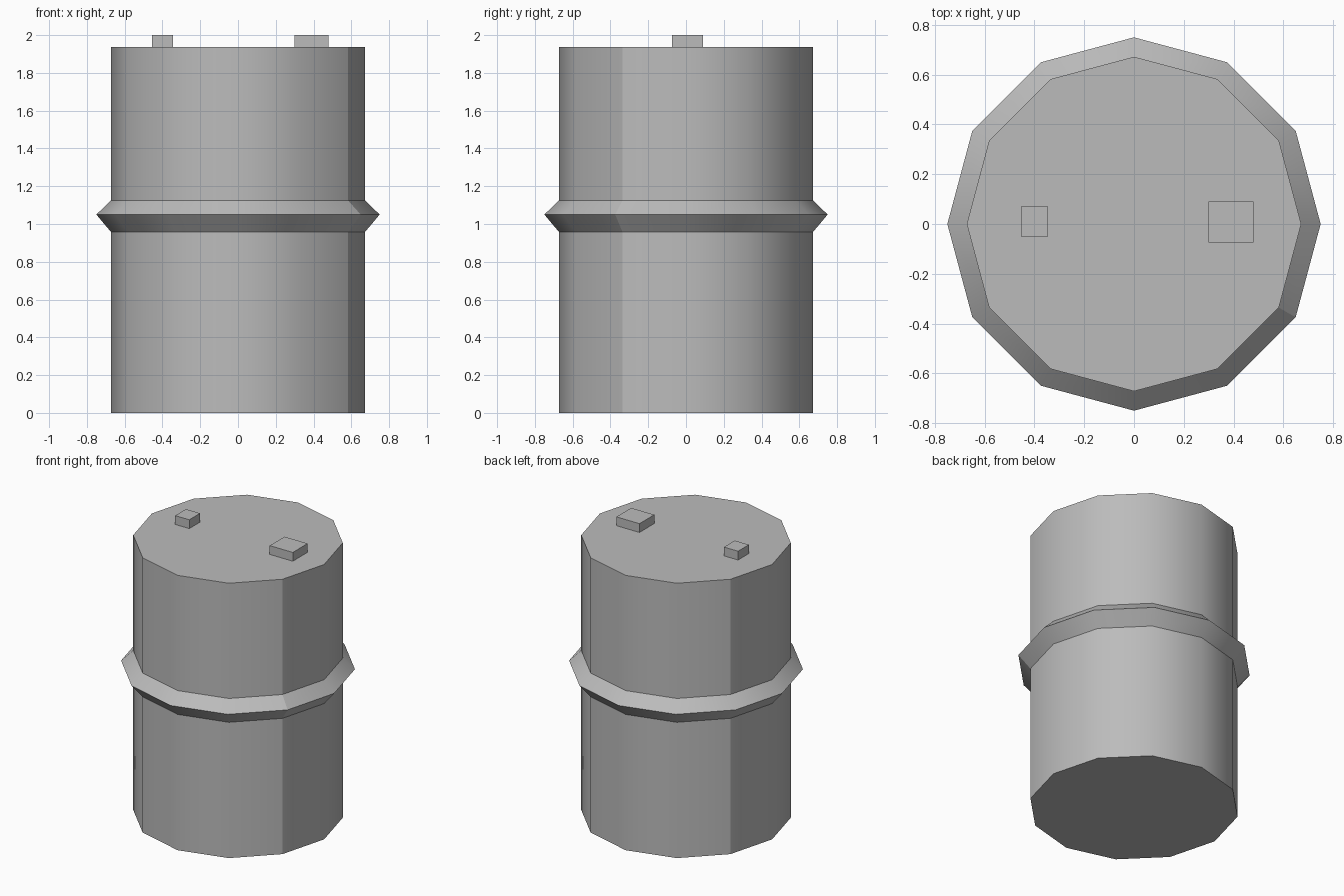
import bpy, bmesh, math

cube = bpy.data.objects.get("Cube")
if cube:
    bpy.data.objects.remove(cube, do_unlink=True)

SIDES = 12

steel = bpy.data.materials.new("grey_steel")
steel.use_nodes = True
colour = (0.5, 0.5, 0.5, 1)
steel.diffuse_color = colour
steel.node_tree.nodes["Principled BSDF"].inputs["Base Color"].default_value = colour


def finish(name, bm):
    bmesh.ops.recalc_face_normals(bm, faces=bm.faces[:])
    mesh = bpy.data.meshes.new(name)
    bm.to_mesh(mesh)
    bm.free()
    mesh.materials.append(steel)
    obj = bpy.data.objects.new(name, mesh)
    bpy.context.collection.objects.link(obj)
    return obj


def lathe(name, profile, closed, creases):
    """Turn (radius, height) points around z; crease the seams at the given sides."""
    bm = bmesh.new()
    rings = []
    for r, z in profile:
        angles = [2 * math.pi * i / SIDES for i in range(SIDES)]
        rings.append([bm.verts.new((r * math.cos(a), r * math.sin(a), z)) for a in angles])
    pairs = list(zip(rings, rings[1:]))
    if closed:
        pairs.append((rings[-1], rings[0]))
    else:
        bm.faces.new(rings[0])
        bm.faces.new(rings[-1])
    for low, high in pairs:
        for i in range(SIDES):
            j = (i + 1) % SIDES
            bm.faces.new((low[i], low[j], high[j], high[i]))
    # Smooth round the barrel, sharp at rims and seams
    for face in bm.faces:
        face.smooth = True
    for low, high in pairs:
        for i in range(SIDES):
            bm.edges.get((low[i], low[(i + 1) % SIDES])).smooth = False
            if i in creases:
                bm.edges.get((low[i], high[i])).smooth = False
    for edge in bm.edges:
        if len({round(v.co.z, 4) for v in edge.verts}) == 1:
            edge.smooth = False
    return finish(name, bm)


def block(name, x0, x1, y0, y1, z0, z1):
    bm = bmesh.new()
    bmesh.ops.create_cube(bm, size=1)
    for v in bm.verts:
        v.co.x = x1 if v.co.x > 0 else x0
        v.co.y = y1 if v.co.y > 0 else y0
        v.co.z = z1 if v.co.z > 0 else z0
    return finish(name, bm)


# Barrel body
lathe("barrel_body", [(0.672, 0), (0.672, 1.938)], False, {5, 11})

# Raised band with a pointed rim
lathe("middle_band", [(0.66, 0.943), (0.75, 1.05), (0.66, 1.137)], True, {11})

# Stoppers on the lid
block("small_stopper", -0.455, -0.345, -0.05, 0.07, 1.92, 2)
block("large_stopper", 0.30, 0.48, -0.075, 0.09, 1.92, 2)
